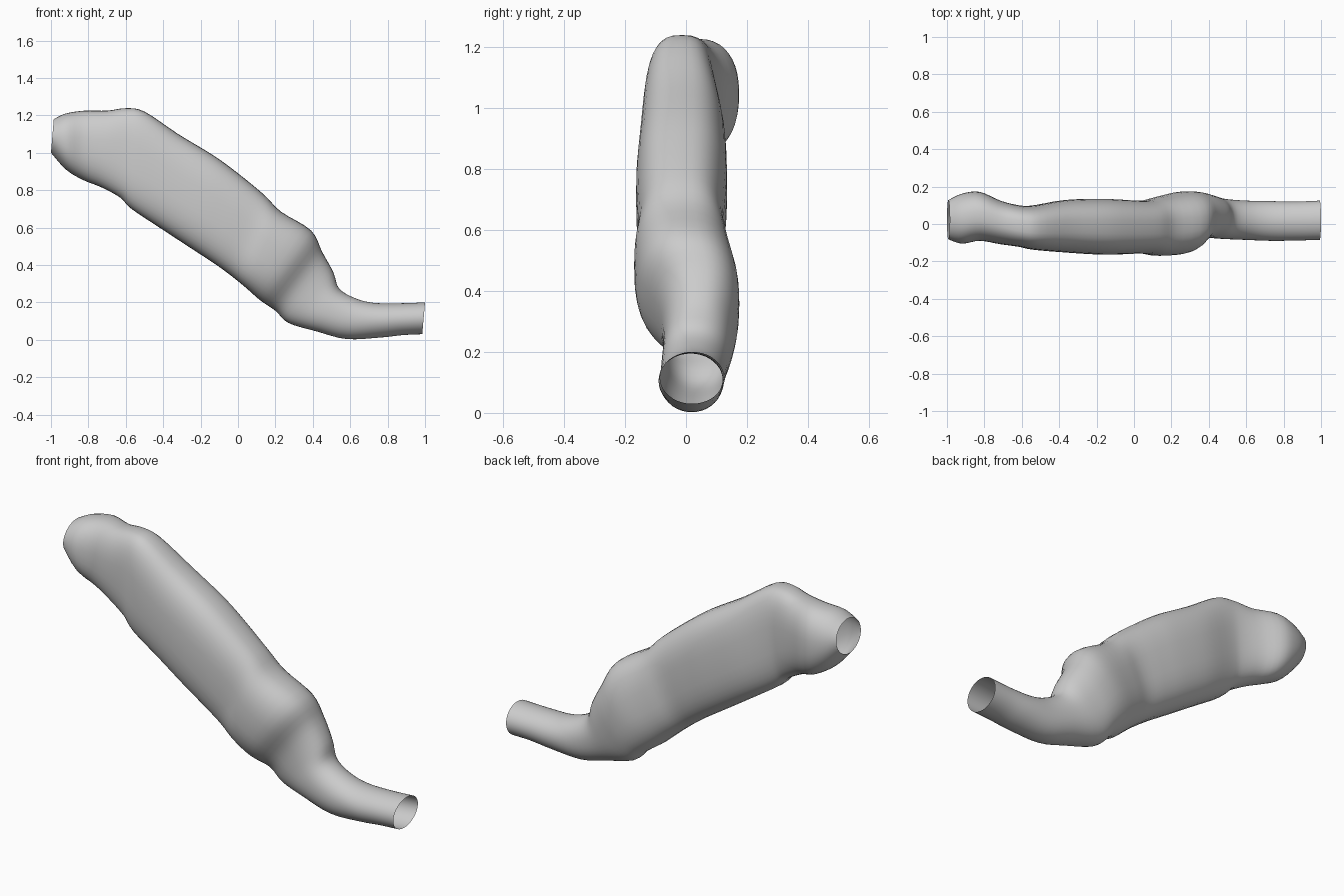
import bpy, bmesh, math

# Stations along the duct: top x, top z, bottom x, bottom z, front y, back y, squareness
STATIONS = [
    (1.0, 0.20, 0.985, 0.03, -0.085, 0.125, 2.0),
    (0.86, 0.195, 0.88, 0.025, -0.088, 0.12, 2.0),
    (0.72, 0.198, 0.76, 0.012, -0.09, 0.122, 2.0),
    (0.62, 0.225, 0.58, 0.004, -0.085, 0.125, 2.1),
    (0.54, 0.275, 0.42, 0.045, -0.08, 0.135, 2.2),
    (0.51, 0.36, 0.27, 0.09, -0.075, 0.155, 2.3),
    (0.45, 0.47, 0.20, 0.155, -0.09, 0.172, 2.4),
    (0.39, 0.585, 0.12, 0.21, -0.155, 0.172, 2.4),
    (0.23, 0.685, 0.04, 0.28, -0.17, 0.145, 2.6),
    (0.14, 0.775, -0.04, 0.345, -0.158, 0.125, 2.7),
    (0.0, 0.89, -0.13, 0.41, -0.162, 0.13, 2.7),
    (-0.13, 0.985, -0.26, 0.495, -0.163, 0.135, 2.7),
    (-0.32, 1.10, -0.42, 0.60, -0.152, 0.128, 2.7),
    (-0.50, 1.22, -0.57, 0.70, -0.138, 0.10, 2.8),
    (-0.60, 1.238, -0.63, 0.76, -0.122, 0.10, 2.8),
    (-0.70, 1.225, -0.73, 0.815, -0.108, 0.125, 2.5),
    (-0.82, 1.225, -0.83, 0.855, -0.09, 0.172, 2.4),
    (-0.92, 1.21, -0.92, 0.91, -0.105, 0.162, 2.2),
    (-0.985, 1.18, -1.0, 1.0, -0.082, 0.128, 2.0),
]
SIDES, STEPS = 40, 4


def spline(a, b, c, d, t):
    return 0.5 * (2*b + (c-a)*t + (2*a-5*b+4*c-d)*t*t + (3*b-a-3*c+d)*t**3)


def sample():
    n = len(STATIONS)
    for i in range(n - 1):
        quad = [STATIONS[min(max(i+k, 0), n-1)] for k in (-1, 0, 1, 2)]
        for s in range(STEPS):
            yield [spline(*v, s / STEPS) for v in zip(*quad)]
    yield STATIONS[-1]


def ring(bm, st):
    tx, tz, bx, bz, y0, y1, p = st
    verts = []
    for i in range(SIDES):
        a = 2 * math.pi * i / SIDES
        c, s = math.cos(a), math.sin(a)
        u = math.copysign(abs(c) ** (2 / p), c)
        v = math.copysign(abs(s) ** (2 / p), s)
        verts.append(bm.verts.new(((tx+bx)/2 + v*(tx-bx)/2,
                                   (y0+y1)/2 + u*(y1-y0)/2,
                                   (tz+bz)/2 + v*(tz-bz)/2)))
    return verts


# Open-ended duct shell lofted through the stations
bm = bmesh.new()
rings = [ring(bm, st) for st in sample()]
for r, q in zip(rings, rings[1:]):
    for i in range(SIDES):
        j = (i + 1) % SIDES
        bm.faces.new((r[i], r[j], q[j], q[i]))
bmesh.ops.recalc_face_normals(bm, faces=bm.faces)
mesh = bpy.data.meshes.new("duct_shell")
bm.to_mesh(mesh)
bm.free()
duct = bpy.data.objects.new("duct_shell", mesh)
bpy.context.collection.objects.link(duct)
mesh.shade_smooth()
